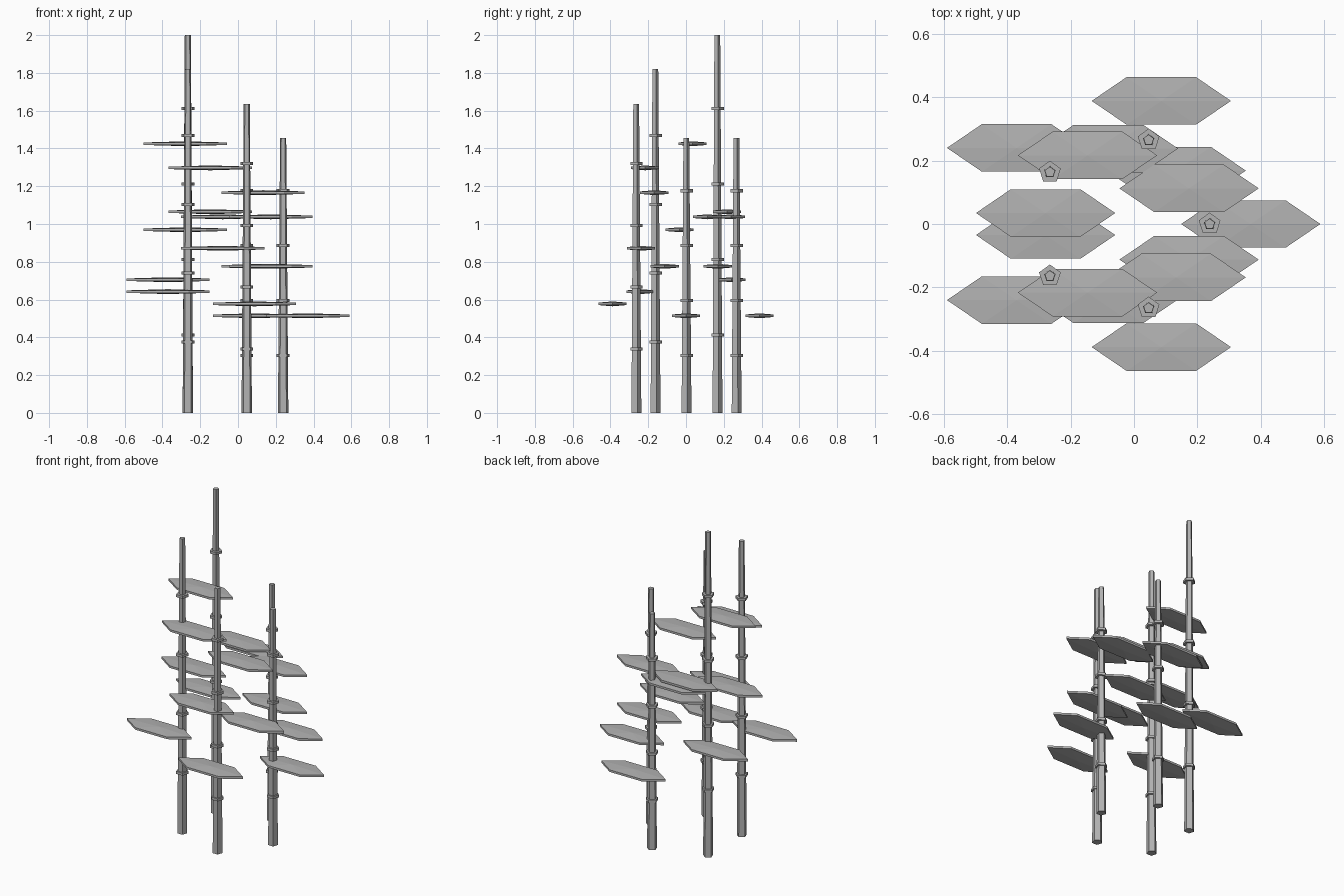
import bpy
import bmesh
from math import cos, sin, pi, radians

cube = bpy.data.objects.get("Cube")
if cube:
    bpy.data.objects.remove(cube, do_unlink=True)

grey = bpy.data.materials.new("plain_grey")
grey.use_nodes = True
colour = (0.45, 0.45, 0.45, 1)
grey.diffuse_color = colour
grey.node_tree.nodes["Principled BSDF"].inputs["Base Color"].default_value = colour


def add_lathe(name, sides, rings, place, start=0.0, stretch=(1, 1), apex=None):
    """Stack of polygon rings (radius, z), closed by flat caps or by shallow points."""
    bm = bmesh.new()
    loops = []
    for radius, z in rings:
        angles = [start + 2 * pi * i / sides for i in range(sides)]
        loops.append([bm.verts.new((radius * stretch[0] * cos(a),
                                    radius * stretch[1] * sin(a), z)) for a in angles])
    for low, high in zip(loops, loops[1:]):
        for i in range(sides):
            j = (i + 1) % sides
            bm.faces.new((low[i], low[j], high[j], high[i]))
    for loop, sign in ((loops[0], -1), (loops[-1], 1)):
        cap = bm.faces.new(loop)
        if apex:
            centre = bmesh.ops.poke(bm, faces=[cap])["verts"][0]
            centre.co.z = sign * apex
    bmesh.ops.recalc_face_normals(bm, faces=bm.faces)
    mesh = bpy.data.meshes.new(name)
    bm.to_mesh(mesh)
    bm.free()
    mesh.materials.append(grey)
    obj = bpy.data.objects.new(name, mesh)
    obj.location = place
    bpy.context.collection.objects.link(obj)
    return obj


GROVE_RADIUS = 0.279
GROVE_X = -0.04
LEAF_REACH = 0.13
heights = [1.455, 1.455, 2.0, 1.82, 1.635]

for s, height in enumerate(heights):
    bearing = radians(72 * s)
    x = GROVE_X + GROVE_RADIUS * cos(bearing)
    y = GROVE_RADIUS * sin(bearing)

    # Tapered five-sided stalk
    add_lathe(f"stalk_{s + 1}", 5, [(0.029, 0), (0.017, height)], (x, y, 0), start=pi / 2)

    # Joint collars at each fifth of the height
    for k in range(1, 5):
        add_lathe(f"joint_{s + 1}_{k}", 5, [(0.036, -0.008), (0.036, 0.008)],
                  (x, y, height * k / 5 + 0.012), start=pi / 2)

    # Long six-sided leaves spiralling up the stalk
    for k in range(3):
        turn = bearing + radians(240 * k)
        add_lathe(f"leaf_{s + 1}_{k + 1}", 6, [(1, -0.0065), (1, 0.0065)],
                  (x + LEAF_REACH * cos(turn), y + LEAF_REACH * sin(turn),
                   height * (0.35 + 0.18 * k) + 0.005),
                  stretch=(0.22, 0.0866), apex=0.013)
